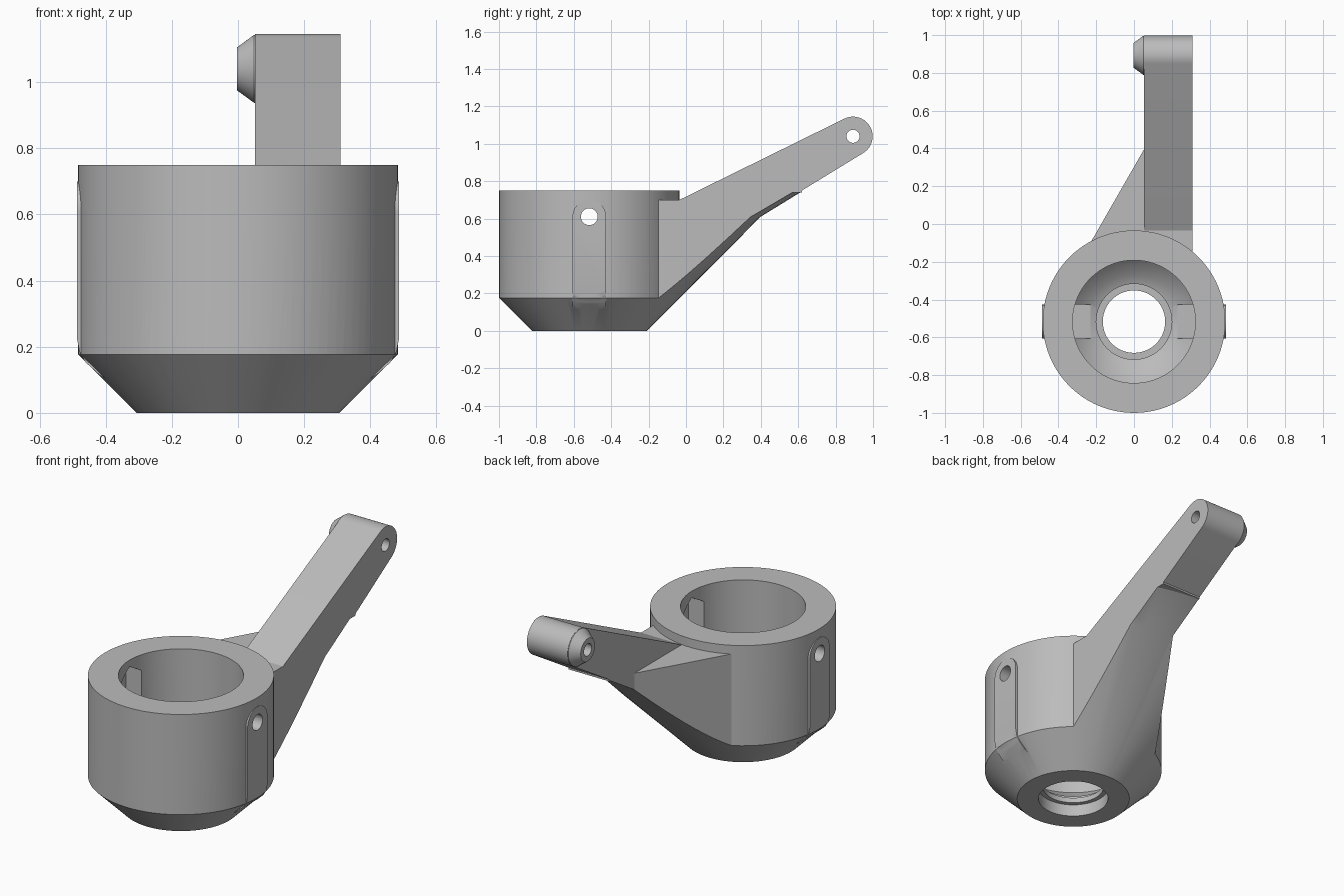
import bpy, bmesh
from math import sin, cos, radians, pi
from mathutils import Matrix, Vector

cube = bpy.data.objects.get("Cube")
if cube:
    bpy.data.objects.remove(cube, do_unlink=True)

CUP_Y = -0.517            # cup axis
HOLE_Z = 0.61             # side screw holes
PIVOT = (0.893, 1.04)     # arm end (y, z)
PIVOT_R = 0.105

grey = bpy.data.materials.new("grey_plastic")
grey.use_nodes = True
grey.diffuse_color = (0.5, 0.5, 0.5, 1)
grey.node_tree.nodes["Principled BSDF"].inputs["Base Color"].default_value = (0.5, 0.5, 0.5, 1)


def finish(name, bm):
    bmesh.ops.recalc_face_normals(bm, faces=bm.faces[:])
    mesh = bpy.data.meshes.new(name)
    bm.to_mesh(mesh)
    bm.free()
    mesh.materials.append(grey)
    obj = bpy.data.objects.new(name, mesh)
    bpy.context.scene.collection.objects.link(obj)
    return obj


def prism(name, points, axis, lo, hi):
    """Extrude a 2D outline along an axis."""
    place = {"x": lambda u, v, w: (w, u, v),
             "y": lambda u, v, w: (u, w, v),
             "z": lambda u, v, w: (u, v, w)}[axis]
    bm = bmesh.new()
    face = bm.faces.new([bm.verts.new(place(u, v, lo)) for u, v in points])
    ext = bmesh.ops.extrude_face_region(bm, geom=[face])
    moved = [g for g in ext["geom"] if isinstance(g, bmesh.types.BMVert)]
    bmesh.ops.translate(bm, verts=moved, vec=Vector(place(0, 0, hi - lo)))
    return finish(name, bm)


def lathe(name, profile, centre, along_x=False, steps=96):
    """Revolve (radius, height) points that start and end on the axis."""
    bm = bmesh.new()
    verts = [bm.verts.new((r, 0, h)) for r, h in profile]
    edges = [bm.edges.new(pair) for pair in zip(verts, verts[1:])]
    bmesh.ops.spin(bm, geom=verts + edges, cent=(0, 0, 0), axis=(0, 0, 1),
                   angle=2 * pi, steps=steps, use_duplicate=False)
    bmesh.ops.remove_doubles(bm, verts=bm.verts[:], dist=1e-5)
    turn = Matrix.Rotation(pi / 2, 4, "Y") if along_x else Matrix.Identity(4)
    bm.transform(Matrix.Translation(centre) @ turn)
    return finish(name, bm)


def rod(name, radius, lo, hi, centre):
    return lathe(name, [(0, lo), (radius, lo), (radius, hi), (0, hi)], centre, True, 48)


def combine(target, other, operation):
    """Apply a boolean and remove the helper."""
    mod = target.modifiers.new("cut", "BOOLEAN")
    mod.operation = operation
    mod.solver = "EXACT"
    mod.object = other
    other.hide_render = True
    graph = bpy.context.evaluated_depsgraph_get()
    graph.update()
    result = bpy.data.meshes.new_from_object(target.evaluated_get(graph))
    target.modifiers.clear()
    target.data = result
    bpy.data.objects.remove(other, do_unlink=True)


cup_centre = (0, CUP_Y, 0)

# Cup body
body = lathe("cup_with_arm", [(0, -0.1), (0.483, -0.1), (0.483, 0.75), (0, 0.75)], cup_centre)

# Arm with rounded end
arc = [radians(-59 + 175 * i / 24) for i in range(25)]
outline = [(PIVOT[0] + PIVOT_R * cos(a), PIVOT[1] + PIVOT_R * sin(a)) for a in arc]
outline += [(-0.035, 0.70), (-0.2, 0.70), (-0.2, 0), (0.4, 0.4), (0.62, 0.70), (0.62, 0.75)]
combine(body, prism("arm", outline, "x", 0.052, 0.31), "UNION")

# Side gusset between cup and arm
gusset = [(0.1, 0.477), (-0.27, -0.168), (0.1, -0.168)]
combine(body, prism("gusset", gusset, "z", -0.05, 0.70), "UNION")

# Conical underside shared by cup, gusset and arm
envelope = [(0, 0), (0.307, 0), (0.915, 0.608), (1.13, 0.74),
            (1.8, 0.74), (1.8, 1.5), (0, 1.5)]
combine(body, lathe("underside", envelope, cup_centre), "INTERSECT")

# Tapered nub on the arm end
nub = [(0, 0), (0.065, 0), (0.103, 0.052), (0.103, 0.07), (0, 0.07)]
combine(body, lathe("nub", nub, (-0.003, *PIVOT), True), "UNION")

# Flat pads on both sides of the cup
pad = [(0.38, HOLE_Z), (0.486, HOLE_Z), (0.486, 0.22), (0.479, 0.185),
       (0.46, 0.152), (0.422, 0.118), (0.38, 0.09)]
for s in (-1, 1):
    combine(body, prism("pad", [(s * x, z) for x, z in pad], "y",
                        CUP_Y - 0.09, CUP_Y + 0.09), "UNION")
    ends = sorted((s * 0.38, s * 0.486))
    combine(body, rod("pad_top", 0.09, *ends, (0, CUP_Y, HOLE_Z)), "UNION")

# Bore with funnel floor and lipped outlet
bore = [(0, -0.1), (0.19, -0.1), (0.19, 0.07), (0.165, 0.07), (0.165, 0.10), (0.2, 0.10),
        (0.2, 0.13), (0.25, 0.15), (0.325, 0.225), (0.325, 0.9), (0, 0.9)]
combine(body, lathe("bore", bore, cup_centre), "DIFFERENCE")

# Nut channels inside the walls
channel = [(-0.09, 0.14), (0.09, 0.14), (0.09, 0.66), (0, 0.712), (-0.09, 0.66)]
for s in (-1, 1):
    ends = sorted((s * 0.23, s * 0.41))
    combine(body, prism("channel", [(CUP_Y + y, z) for y, z in channel], "x", *ends), "DIFFERENCE")

# Screw holes through the cup and arm end
combine(body, rod("cup_hole", 0.045, -0.8, 0.8, (0, CUP_Y, HOLE_Z)), "DIFFERENCE")
combine(body, rod("arm_hole", 0.035, -0.8, 0.8, (0, *PIVOT)), "DIFFERENCE")

# Smooth the round faces, keep edges sharp
bpy.ops.object.select_all(action="DESELECT")
body.select_set(True)
bpy.context.view_layer.objects.active = body
bpy.ops.object.shade_smooth_by_angle(angle=radians(25))
